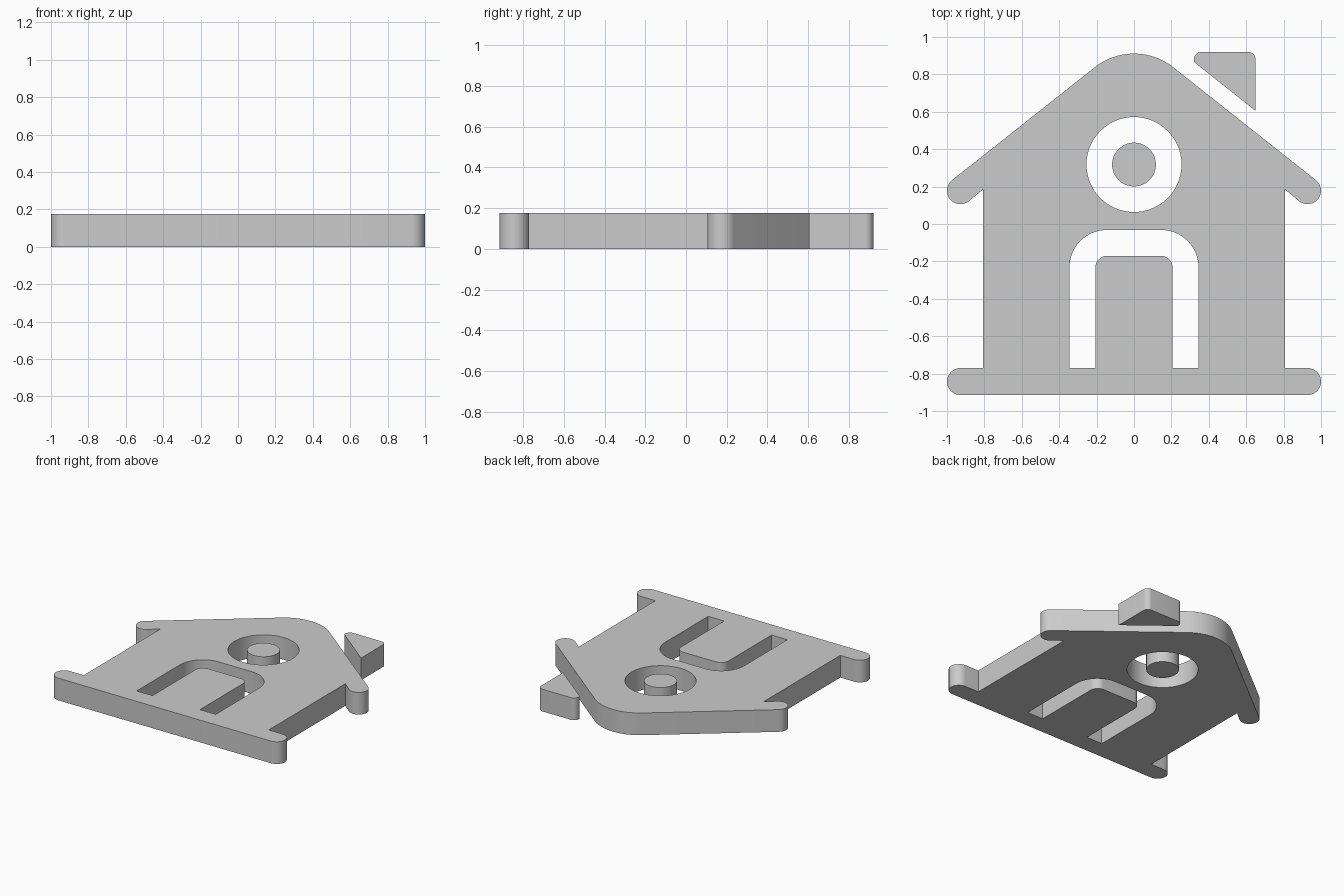
import bpy, bmesh
from math import sin, cos, radians

if "Cube" in bpy.data.objects:
    bpy.data.objects.remove(bpy.data.objects["Cube"])

THICK = 0.175


def arc(cx, cy, r, a0, a1, n=16):
    return [(cx + r * cos(radians(a0 + (a1 - a0) * i / n)),
             cy + r * sin(radians(a0 + (a1 - a0) * i / n))) for i in range(n + 1)]


def circle(cx, cy, r, n=64):
    return arc(cx, cy, r, 0, 360, n)[:-1]


def mirrored(right):
    """Close a right-hand half outline with its mirror image."""
    return right + [(-x, y) for x, y in reversed(right) if abs(x) > 1e-5]


def plate(name, *loops):
    """Extruded flat plate; inner loops become holes."""
    cu = bpy.data.curves.new(name, 'CURVE')
    cu.dimensions = '2D'
    cu.fill_mode = 'BOTH'
    cu.extrude = THICK / 2
    for pts in loops:
        sp = cu.splines.new('POLY')
        sp.points.add(len(pts) - 1)
        for p, (x, y) in zip(sp.points, pts):
            p.co = (x, y, 0, 1)
        sp.use_cyclic_u = True
    ob = bpy.data.objects.new(name, cu)
    bpy.context.collection.objects.link(ob)
    ob.location.z = THICK / 2
    bpy.ops.object.select_all(action='DESELECT')
    ob.select_set(True)
    bpy.context.view_layer.objects.active = ob
    bpy.ops.object.convert(target='MESH')
    ob = bpy.context.object
    ob.name = name
    # weld caps to walls
    bm = bmesh.new()
    bm.from_mesh(ob.data)
    bmesh.ops.remove_doubles(bm, verts=bm.verts, dist=1e-5)
    bmesh.ops.recalc_face_normals(bm, faces=bm.faces)
    bm.to_mesh(ob.data)
    bm.free()
    bpy.ops.object.shade_smooth_by_angle(angle=radians(30))
    return ob


# House silhouette: rounded ridge, rounded eaves, straight walls, rounded base slab
PITCH = 38.5
outline = mirrored(
    arc(0, 0.573, 0.338, 90, 90 - PITCH)
    + arc(0.928, 0.178, 0.072, 90 - PITCH, -90 - PITCH)
    + [(0.807, 0.185), (0.807, -0.77)]
    + arc(0.9275, -0.8425, 0.0725, 90, -90))

# U-shaped slot around the door
doorway = mirrored(
    arc(0.145, -0.232, 0.2, 90, 0)
    + [(0.345, -0.77), (0.207, -0.77)]
    + arc(0.142, -0.235, 0.065, 0, 90))

plate("house_front", outline, circle(0, 0.318, 0.254), doorway)

# Round window centre
plate("window_disc", circle(0, 0.318, 0.117))

# Chimney wedge floating above the right roof slope
plate("chimney",
      [(0.65, 0.605)]
      + arc(0.61, 0.88, 0.04, 0, 90, 8)
      + arc(0.362, 0.878, 0.042, 90, 195, 8)
      + [(0.337, 0.853)])
